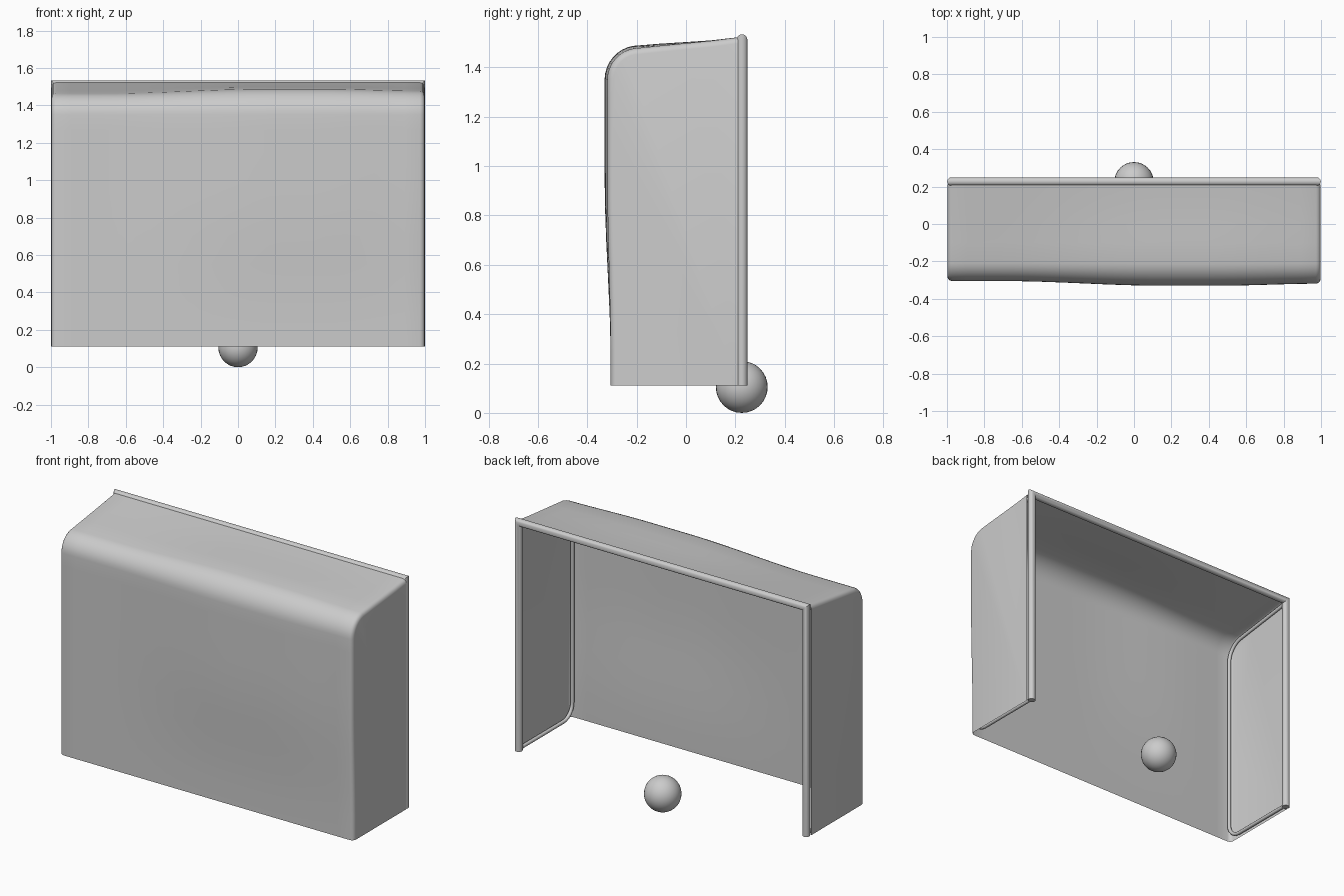
import bpy, bmesh, math
from mathutils import Vector

if "Cube" in bpy.data.objects:
    bpy.data.objects.remove(bpy.data.objects["Cube"])


def finish(bm, name, angle=40):
    bmesh.ops.recalc_face_normals(bm, faces=bm.faces)
    me = bpy.data.meshes.new(name)
    bm.to_mesh(me)
    bm.free()
    ob = bpy.data.objects.new(name, me)
    bpy.context.collection.objects.link(ob)
    bpy.ops.object.select_all(action='DESELECT')
    ob.select_set(True)
    bpy.context.view_layer.objects.active = ob
    bpy.ops.object.shade_smooth_by_angle(angle=math.radians(angle))
    return ob


def skin(bm, rows, closed):
    n = len(rows[0])
    for a, b in zip(rows, rows[1:]):
        for i in range(n if closed else n - 1):
            j = (i + 1) % n
            bm.faces.new((a[i], a[j], b[j], b[i]))


def tube(name, path, r, normal, sides=16):
    """Mitred round tube along a planar path."""
    bm, nrm, rows = bmesh.new(), Vector(normal), []
    pts = [Vector(p) for p in path]
    for i, p in enumerate(pts):
        d0 = (p - pts[i - 1]).normalized() if i else (pts[1] - p).normalized()
        d1 = (pts[i + 1] - p).normalized() if i < len(pts) - 1 else d0
        m = (d0 + d1).normalized().cross(nrm)
        k = 1 / math.sqrt((1 + d0.dot(d1)) / 2)
        ang = [math.tau * s / sides for s in range(sides)]
        rows.append([bm.verts.new(p + r * (math.cos(a) * k * m + math.sin(a) * nrm)) for a in ang])
    skin(bm, rows, True)
    bm.faces.new(rows[0])
    bm.faces.new(rows[-1])
    return finish(bm, name)


def arc(cy, cz, r, a0, a1, n=6):
    return [(cy + r * math.cos(math.radians(a0 + (a1 - a0) * i / n)),
             cz + r * math.sin(math.radians(a0 + (a1 - a0) * i / n))) for i in range(n + 1)]


def step(a, b, x):
    t = min(1, max(0, (x - a) / (b - a)))
    return t * t * (3 - 2 * t)


# Goal mouth: two posts and crossbar
tube("goal_frame", [(-.977, .227, .11), (-.977, .227, 1.512), (.977, .227, 1.512), (.977, .227, .11)],
     .022, (0, 1, 0))

# Rounded side hoops that hold the net
hoop = [(.22, .122)] + arc(-.2, .212, .09, 270, 180) + arc(-.17, 1.32, .12, 180, 98) + [(.22, 1.495)]
for side, s in (("left", -1), ("right", 1)):
    tube(side + "_side_hoop", [(s * .975, y, z) for y, z in hoop], .011, (1, 0, 0), 10)

# Net: back and top panel lofted across x with a soft bulge, closed by flat sides
profile = [(-.305, z) for z in (.11, .25, .4, .55, .7, .85, 1.0, 1.15, 1.27)]
profile += arc(-.19, 1.35, .115, 180, 100, 8) + [(-.1, 1.478), (0, 1.492), (.1, 1.506), (.21, 1.522)]
R = .025
bend = [math.radians(a) for a in (90, 60, 30)]
stations = [(-.998 + R - R * math.sin(a), R * (1 - math.cos(a))) for a in bend]
stations += [(-.973 + 1.946 * i / 24, 0) for i in range(25)]
stations += [(-x, inset) for x, inset in reversed(stations[:3])]

bm = bmesh.new()
rows = []
for x, inset in stations:
    bulge = .025 * step(-.7, .15, x) * (1 - .45 * step(.45, 1, x))
    row = []
    for i, (y, z) in enumerate(profile):
        y0, z0 = profile[max(i - 1, 0)]
        y1, z1 = profile[min(i + 1, len(profile) - 1)]
        length = math.hypot(y1 - y0, z1 - z0)
        ny, nz = -(z1 - z0) / length, (y1 - y0) / length
        w = step(.2, .95, z) * (1 - step(-.25, .21, y))
        off = bulge * w - inset
        front = i == len(profile) - 1
        row.append(bm.verts.new((x, y + (0 if front else ny * off), z + nz * off)))
    rows.append(row)
skin(bm, rows, False)
for row in (rows[0], rows[-1]):
    x = row[0].co.x
    corner = bm.verts.new((x, .21, .11))
    bm.faces.new(row + [corner])
finish(bm, "goal_net", 50)

# Ball on the goal line
bpy.ops.mesh.primitive_uv_sphere_add(segments=32, ring_count=16, radius=.105, location=(0, .226, .105))
ball = bpy.context.object
ball.name = "ball"
bpy.ops.object.shade_smooth()
